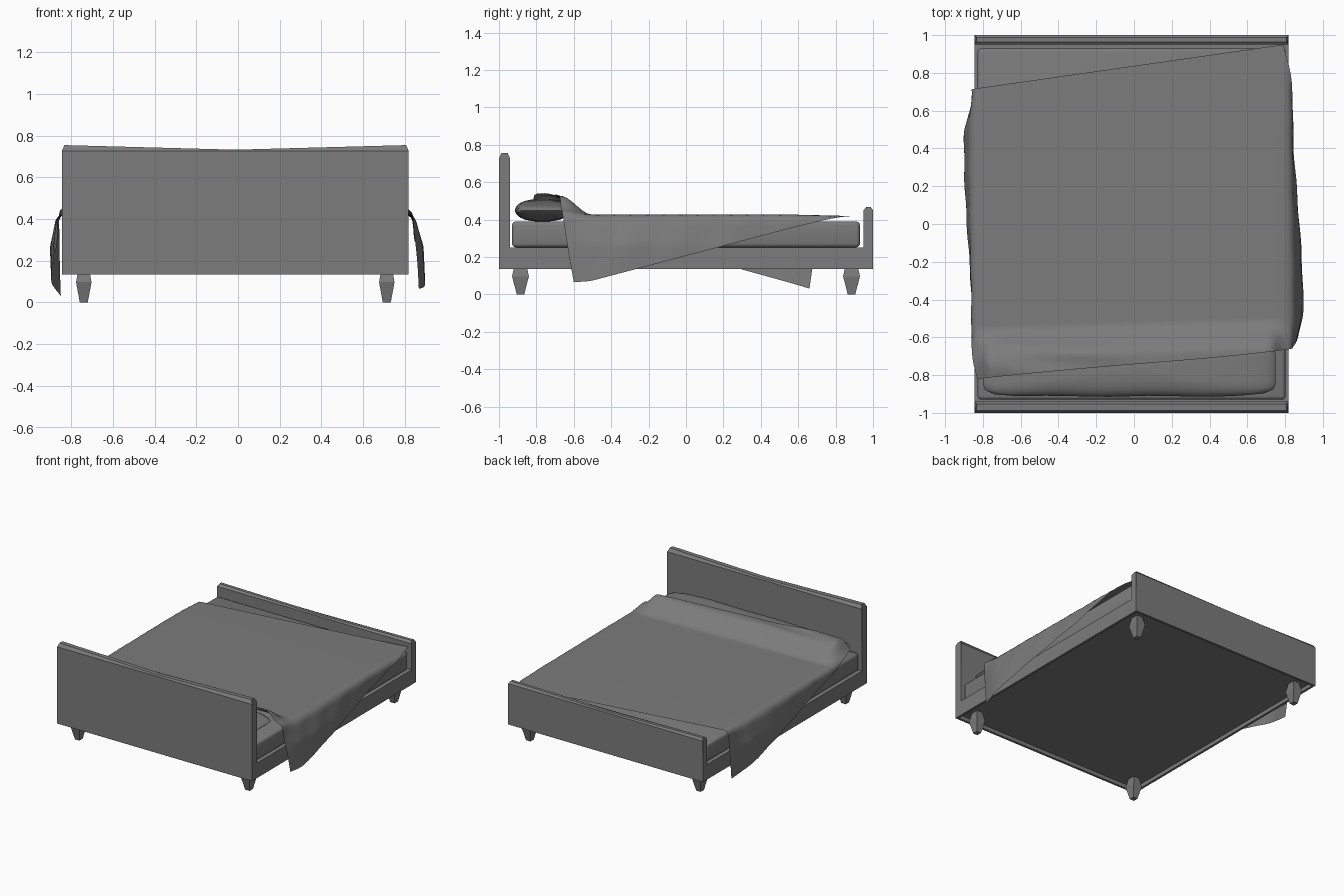
import bpy, bmesh, math
from mathutils import Vector

if "Cube" in bpy.data.objects:
    bpy.data.objects.remove(bpy.data.objects["Cube"])

CX, HALF = -0.013, 0.832      # bed centre line and half width

grey = bpy.data.materials.new("mid_grey")
grey.diffuse_color = (0.2, 0.2, 0.2, 1)
grey.use_nodes = True
grey.node_tree.nodes["Principled BSDF"].inputs["Base Color"].default_value = grey.diffuse_color


def finish(name, bm, smooth=None):
    bmesh.ops.recalc_face_normals(bm, faces=bm.faces)
    me = bpy.data.meshes.new(name)
    bm.to_mesh(me)
    bm.free()
    me.materials.append(grey)
    ob = bpy.data.objects.new(name, me)
    bpy.context.collection.objects.link(ob)
    if smooth:
        bpy.ops.object.select_all(action='DESELECT')
        bpy.context.view_layer.objects.active = ob
        ob.select_set(True)
        bpy.ops.object.shade_smooth_by_angle(angle=math.radians(smooth))
    return ob


def box_bm(lo, hi):
    bm = bmesh.new()
    bmesh.ops.create_cube(bm, size=1)
    lo, hi = Vector(lo), Vector(hi)
    for v in bm.verts:
        v.co = (lo + hi) / 2 + v.co * (hi - lo)
    return bm


def step(t):
    t = max(0, min(1, t))
    return t * t * (3 - 2 * t)


# base frame with a recess underneath
bm = box_bm((CX - HALF, -1, 0.135), (CX + HALF, 1, 0.25))
bm.normal_update()
under = min(bm.faces, key=lambda f: f.calc_center_median().z)
bmesh.ops.inset_region(bm, faces=[under], thickness=0.025)
inner = bmesh.ops.extrude_discrete_faces(bm, faces=[under])["faces"][0]
bmesh.ops.translate(bm, verts=inner.verts, vec=(0, 0, 0.03))
finish("bed_frame", bm)


# head and foot boards: chamfered section lofted across, top dips in the middle
def board(name, y0, y1, shoulder, top, dip):
    bm = bmesh.new()
    c = 0.013
    rings = []
    for t in (-1, 0, 1):
        zt = top - dip * (1 - abs(t))
        x, xt = CX + t * HALF, CX + t * (HALF - 0.012)
        sec = [(x, y0, 0.25), (x, y1, 0.25), (x, y1, shoulder),
               (xt, y1 - c, zt), (xt, y0 + c, zt), (x, y0, shoulder)]
        rings.append([bm.verts.new(p) for p in sec])
    for a, b in zip(rings, rings[1:]):
        for i in range(6):
            j = (i + 1) % 6
            bm.faces.new((a[i], a[j], b[j], b[i]))
    bm.faces.new(rings[0])
    bm.faces.new(rings[-1])
    finish(name, bm)


board("headboard", -1, -0.94, 0.727, 0.755, 0.022)
board("footboard", 0.95, 1, 0.45, 0.468, 0.014)

# square tapered legs with a flared shoulder
for side, sx in (("left", -1), ("right", 1)):
    for end, y in (("front", -0.885), ("back", 0.885)):
        bm = bmesh.new()
        rings = []
        for rx, ry, z in ((0.019, 0.02, 0), (0.037, 0.045, 0.097), (0.025, 0.03, 0.166)):
            rings.append([bm.verts.new((CX + sx * 0.727 + i * rx, y + j * ry, z))
                          for i, j in ((-1, -1), (1, -1), (1, 1), (-1, 1))])
        for a, b in zip(rings, rings[1:]):
            for i in range(4):
                bm.faces.new((a[i], a[i - 1], b[i - 1], b[i]))
        bm.faces.new(rings[0])
        bm.faces.new(rings[-1])
        finish(f"{end}_{side}_leg", bm)

# mattress
bm = box_bm((CX - 0.815, -0.93, 0.252), (CX + 0.815, 0.93, 0.39))
bmesh.ops.bevel(bm, geom=bm.edges[:], offset=0.02, segments=3, profile=0.5, affect='EDGES')
finish("mattress", bm, 40)

# long pillow: sphere squared off into a cushion
bm = bmesh.new()
bmesh.ops.create_uvsphere(bm, u_segments=48, v_segments=16, radius=1)
for v in bm.verts:
    x, y, z = v.co
    r = math.hypot(x, y)
    if r > 1e-5:
        a = math.atan2(y, x)
        sq = (abs(math.cos(a)) ** 8 + abs(math.sin(a)) ** 8) ** (-1 / 8)
        rr = sq * r ** 0.8
        x, y = rr * math.cos(a), rr * math.sin(a)
    v.co = (-0.025 + 0.775 * x, -0.767 + 0.145 * y + 0.003 * math.sin(9 * x),
            0.45 + 0.06 * z)
finish("pillow", bm, 40)


# blanket: skewed sheet laid across the bed and folded down over both sides
def blanket_point(u, v):
    head = Vector((-0.83, -0.82)).lerp(Vector((1.2, -0.60)), u)
    head.y -= 0.025 * math.sin(math.pi * u ** 2)
    foot = Vector((-1.24, 0.66)).lerp(Vector((0.79, 0.95)), u)
    s, y = head.lerp(foot, v)
    z = 0.427 - 0.008 * step((y - 0.5) / 0.45)
    # rise over the pillow with a few creases, lower past its ends
    ridge = step((-0.50 - 0.03 * (0.8 - s) - y) / 0.17)
    fade = 1 - 0.75 * step((abs(s + 0.02) - 0.735) / 0.09)
    crease = 0.006 * math.sin(42 * y + 6 * s) * step((0.3 - s) / 1.0)
    z += ridge * fade * (0.1 + 0.008 * step((0.2 - s) / 0.8) + crease)
    edge = 0.812
    d = abs(s - CX) - edge
    if d <= 0:
        return (s, y, z)
    # hanging side: rolls over the edge, then billows outwards
    sign = 1 if s > CX else -1
    r = 0.038
    a = min(d / r, math.pi / 2)
    out = r * math.sin(a)
    drop = r * (1 - math.cos(a)) + max(0, d - r * math.pi / 2)
    billow = step((0.70 - y * -sign) / 0.25) * step((y * -sign + 0.6) / 1.0)
    out += 0.045 * billow * min(1, d / 0.18) + sign * 0.04 * d
    out += 0.002 * math.sin(24 * y + 14 * d) * min(1, d / 0.08)
    return (CX + sign * (edge + out), y, z - drop)


bm = bmesh.new()
NU, NV = 90, 80
grid = [[bm.verts.new(blanket_point(i / NU, j / NV)) for i in range(NU + 1)]
        for j in range(NV + 1)]
for j in range(NV):
    for i in range(NU):
        bm.faces.new((grid[j][i], grid[j][i + 1], grid[j + 1][i + 1], grid[j + 1][i]))
finish("blanket", bm, 40)
